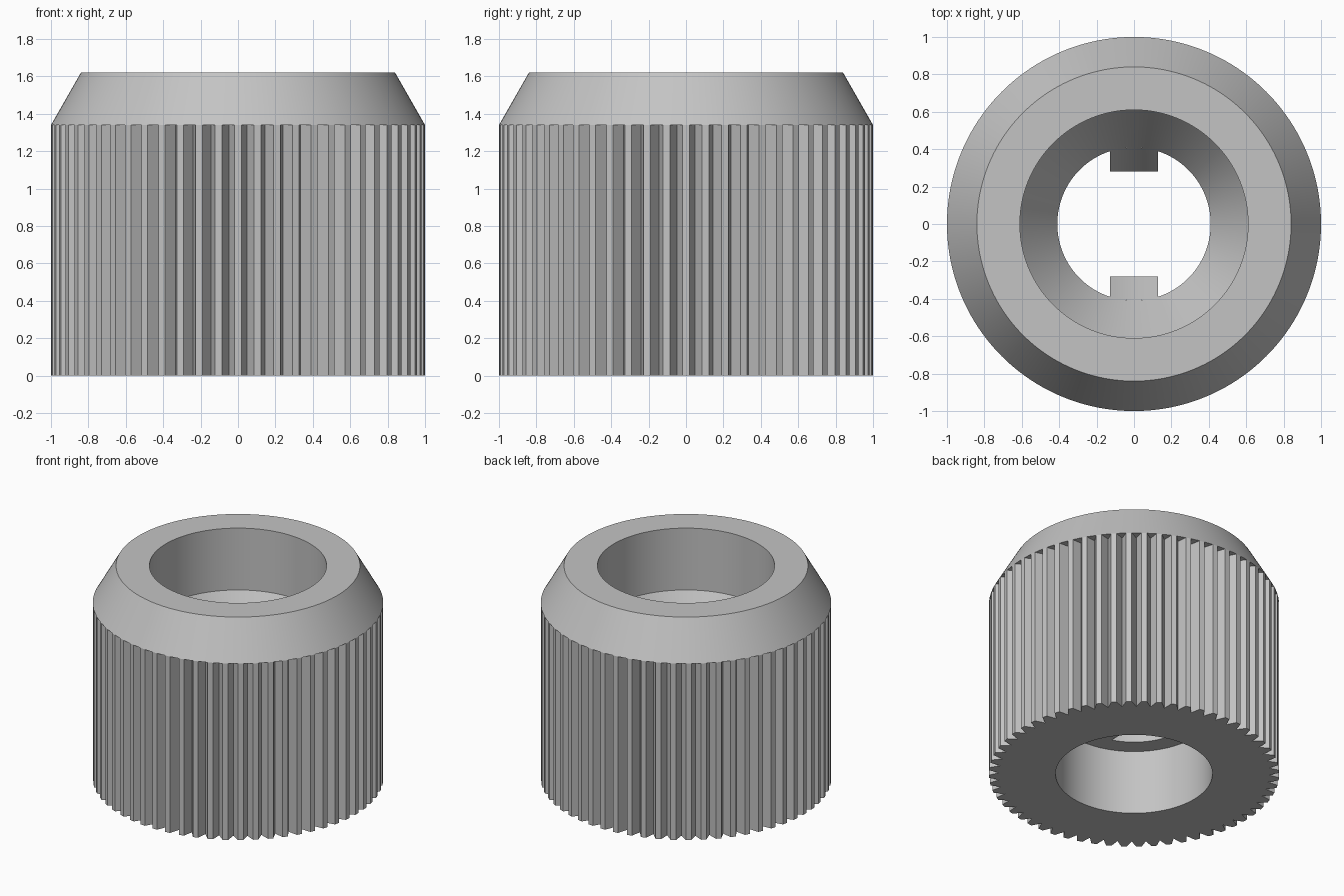
import bpy, bmesh
from math import cos, sin, pi, radians, hypot, sqrt

cube = bpy.data.objects.get("Cube")
if cube:
    bpy.data.objects.remove(cube, do_unlink=True)

grey = bpy.data.materials.new("plain_grey")
grey.use_nodes = True
COLOUR = (0.55, 0.55, 0.55, 1)
grey.diffuse_color = COLOUR
grey.node_tree.nodes["Principled BSDF"].inputs["Base Color"].default_value = COLOUR

TEETH, ROOT = 60, 0.93               # knurl count and groove depth
HOLE, LEDGE = 0.41, 0.49             # narrow hole radius, ledge height
FUNNEL_R, FUNNEL_Z, SLOPE = 0.61, 1.15, 1.43
SHOULDER, TOP = 1.34, 1.62


def funnel_z(r):
    return FUNNEL_Z - (FUNNEL_R - r) * SLOPE


def finish(name, bm):
    bmesh.ops.remove_doubles(bm, verts=bm.verts, dist=1e-5)
    bmesh.ops.recalc_face_normals(bm, faces=bm.faces)
    mesh = bpy.data.meshes.new(name)
    bm.to_mesh(mesh)
    bm.free()
    mesh.materials.append(grey)
    obj = bpy.data.objects.new(name, mesh)
    bpy.context.collection.objects.link(obj)
    bpy.ops.object.select_all(action='DESELECT')
    obj.select_set(True)
    bpy.context.view_layer.objects.active = obj
    bpy.ops.object.shade_smooth_by_angle(angle=radians(25))
    return obj


# Each tooth gives three angles: its two crest corners and the next groove root
pitch = 2 * pi / TEETH
angles = [-pi / 2 + pitch * (i + f) for i in range(TEETH) for f in (-0.18, 0.18, 0.5)]


def ring(bm, r, z, root=None):
    verts = []
    for k, a in enumerate(angles):
        rad = root if root and k % 3 == 2 else r
        verts.append(bm.verts.new((rad * cos(a), rad * sin(a), z)))
    return verts


# Knurled body: one closed chain of rings, outside, bore and chamfer
bm = bmesh.new()
rings = [
    ring(bm, 1, 0, ROOT),
    ring(bm, 0.54, 0),
    ring(bm, 0.54, LEDGE),
    ring(bm, HOLE, LEDGE),
    ring(bm, HOLE, funnel_z(HOLE)),
    ring(bm, FUNNEL_R, FUNNEL_Z),
    ring(bm, FUNNEL_R, TOP),
    ring(bm, 0.84, TOP),
    ring(bm, 1, SHOULDER),
    ring(bm, 1, SHOULDER, ROOT),
]
n = len(angles)
for a, b in zip(rings, rings[1:] + rings[:1]):
    for k in range(n):
        j = (k + 1) % n
        bm.faces.new((a[k], a[j], b[j], b[k]))
finish("knurled_body", bm)


# Keys in the hole: their tops carry on the funnel slope
def key(name, side, half=0.127, inner=0.28, steps=8):
    bm = bmesh.new()
    sections = []
    for i in range(steps + 1):
        x = half * (2 * i / steps - 1)
        outer = sqrt(HOLE ** 2 - x ** 2)
        points = [(inner, LEDGE), (outer, LEDGE),
                  (outer, funnel_z(HOLE)), (inner, funnel_z(hypot(x, inner)))]
        sections.append([bm.verts.new((x * side, y * side, z)) for y, z in points])
    for a, b in zip(sections, sections[1:]):
        for k in range(4):
            j = (k + 1) % 4
            bm.faces.new((a[k], a[j], b[j], b[k]))
    bm.faces.new(sections[0])
    bm.faces.new(sections[-1])
    return finish(name, bm)


key("back_key", 1)
key("front_key", -1)
